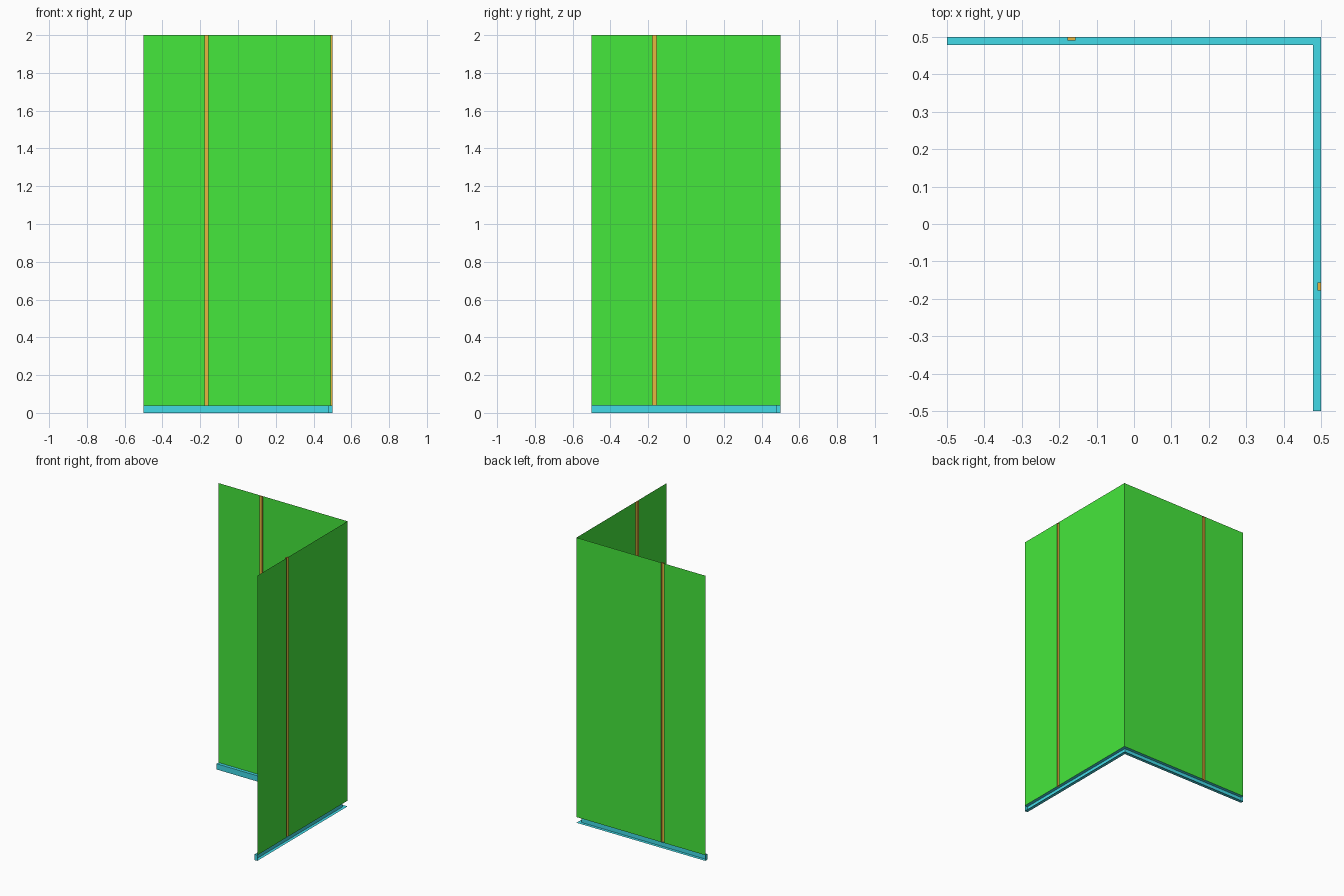
import bpy
import bmesh

cube = bpy.data.objects.get("Cube")
if cube:
    bpy.data.objects.remove(cube, do_unlink=True)

OUT = 0.5            # outer plane of both walls
INNER = 0.478        # web plane of the base channel
BASE_H = 0.04
TOP = 2.0
STRIP = (-0.178, -0.156)
STRIP_IN = 0.49


def material(name, rgb):
    m = bpy.data.materials.new(name)
    m.use_nodes = True
    m.diffuse_color = (*rgb, 1)
    m.node_tree.nodes["Principled BSDF"].inputs["Base Color"].default_value = (*rgb, 1)
    return m


green = material("panel green", (0.06, 0.8, 0.045))
teal = material("channel teal", (0.055, 0.7, 0.8))
amber = material("strip amber", (0.8, 0.47, 0.05))


def build(name, quads, mat, swap):
    """Make a mesh from quads; swap exchanges x and y for the side wall."""
    bm = bmesh.new()
    for quad in quads:
        pts = [(y, x, z) if swap else (x, y, z) for x, y, z in quad]
        if swap:
            pts.reverse()
        bm.faces.new([bm.verts.new(p) for p in pts])
    bmesh.ops.remove_doubles(bm, verts=bm.verts[:], dist=0.0001)
    mesh = bpy.data.meshes.new(name)
    bm.to_mesh(mesh)
    bm.free()
    mesh.materials.append(mat)
    obj = bpy.data.objects.new(name, mesh)
    bpy.context.collection.objects.link(obj)


def upright(x0, x1, y, z0, z1):
    """Vertical quad facing outward (+y)."""
    return [(x1, y, z0), (x0, y, z0), (x0, y, z1), (x1, y, z1)]


def flange(z):
    """Horizontal quad, mitred at the corner."""
    return [(-OUT, INNER, z), (INNER, INNER, z), (OUT, OUT, z), (-OUT, OUT, z)]


def recess(x0, x1, y0, y1, z0, z1):
    """Box left open on its outer (+y) side."""
    low = [(x1, y1, z0), (x1, y0, z0), (x0, y0, z0), (x0, y1, z0)]
    high = [(x, y, z1) for x, y, _ in low]
    sides = [[low[i + 1], low[i], high[i], high[i + 1]] for i in range(3)]
    return sides + [high[::-1], low]


for label, swap in (("back", False), ("side", True)):
    # Thin sheets on either side of the joint
    build(label + "_panel", [upright(-OUT, STRIP[0], OUT, BASE_H, TOP),
                             upright(STRIP[1], OUT, OUT, BASE_H, TOP)], green, swap)
    # Joint strip, a shallow channel open to the outside
    build(label + "_joint_strip", recess(*STRIP, STRIP_IN, OUT, BASE_H, TOP), amber, swap)
    # Base channel: web, two flanges and an end cap, open to the outside
    cap = [(-OUT, OUT, 0), (-OUT, INNER, 0), (-OUT, INNER, BASE_H), (-OUT, OUT, BASE_H)]
    build(label + "_base_channel", [upright(-OUT, INNER, INNER, 0, BASE_H),
                                    flange(BASE_H), flange(0)[::-1], cap], teal, swap)
